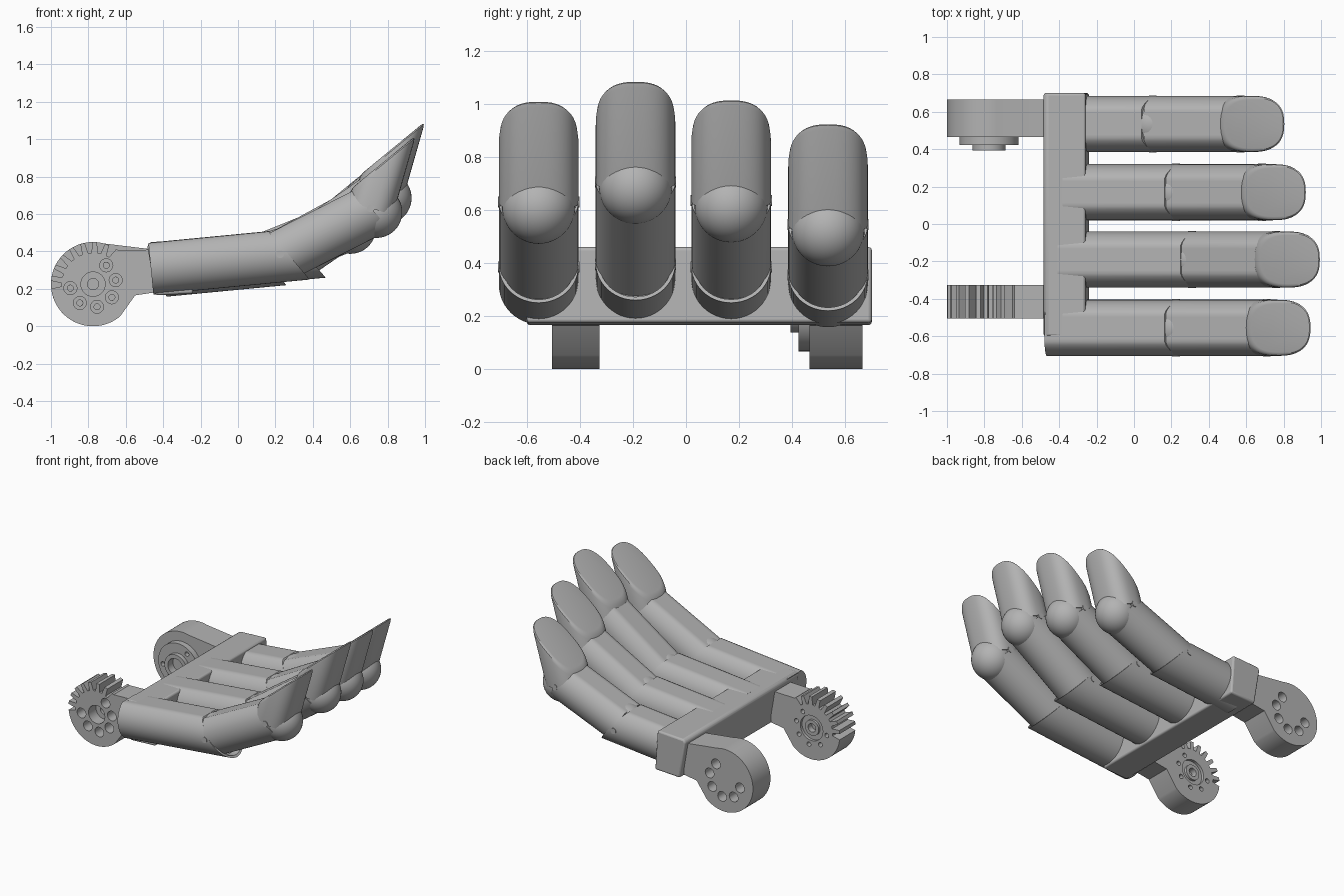
import bpy, bmesh, math
from mathutils import Vector

cube = bpy.data.objects.get("Cube")
if cube:
    bpy.data.objects.remove(cube, do_unlink=True)

GREY = bpy.data.materials.new("plain grey")
GREY.use_nodes = True
GREY.diffuse_color = (0.45, 0.45, 0.45, 1)
GREY.node_tree.nodes["Principled BSDF"].inputs["Base Color"].default_value = (0.45, 0.45, 0.45, 1)


def smooth(obj):
    bpy.ops.object.select_all(action='DESELECT')
    obj.select_set(True)
    bpy.context.view_layer.objects.active = obj
    bpy.ops.object.shade_smooth_by_angle(angle=math.radians(30))


def loft(name, *bodies):
    """Skin each body (a list of equal rings) and cap both ends."""
    bm = bmesh.new()
    for rings in bodies:
        vs = [[bm.verts.new(p) for p in ring] for ring in rings]
        for a, b in zip(vs, vs[1:]):
            for i in range(len(a)):
                j = (i + 1) % len(a)
                bm.faces.new((a[i], a[j], b[j], b[i]))
        bm.faces.new(vs[0][::-1])
        bm.faces.new(vs[-1])
    bmesh.ops.recalc_face_normals(bm, faces=bm.faces)
    mesh = bpy.data.meshes.new(name)
    bm.to_mesh(mesh)
    bm.free()
    mesh.materials.append(GREY)
    obj = bpy.data.objects.new(name, mesh)
    bpy.context.collection.objects.link(obj)
    smooth(obj)
    return obj


def polar(angle, r=1.0):
    a = math.radians(angle)
    return Vector((r * math.cos(a), 0, r * math.sin(a)))


def at(x, z, y=0):
    return Vector((x, y, z))


def turned(centre, profile, n=32):
    """Rings turned about a y axis; profile holds (radius, y) pairs."""
    return [[at(centre.x, centre.z, y) + polar(360 * i / n, r) for i in range(n)]
            for r, y in profile]


def slab(name, outline, y0, y1):
    return loft(name, [[p + Vector((0, y, 0)) for p in outline] for y in (y0, y1)])


def modify(obj, kind, **settings):
    mod = obj.modifiers.new(kind.title(), kind)
    for key, value in settings.items():
        setattr(mod, key, value)
    bpy.context.view_layer.objects.active = obj
    bpy.ops.object.modifier_apply(modifier=mod.name)
    smooth(obj)


def cut(obj, *bodies):
    cutter = loft("hole_cutter", *bodies)
    modify(obj, 'BOOLEAN', operation='DIFFERENCE', solver='EXACT', object=cutter)
    bpy.data.objects.remove(cutter, do_unlink=True)


# Fingers
R, FLAT = 0.15, 0.127


def segment(name, y, base, angle, start, end, shear):
    """Flat-topped tube whose far end is a slanted, hollow cup."""
    t, n = polar(angle), polar(angle + 90)

    def ring(scale, along, slant):
        pts = []
        for i in range(48):
            c = polar(i * 7.5, R)
            h = min(c.z, FLAT) * scale
            pts.append(base + at(0, 0, y + c.x * scale) + n * h + t * (along + slant * h))
        return pts
    return loft(name, [ring(1, start, 0), ring(1, end, shear),
                       ring(0.91, end, shear), ring(0.91, end - 0.05, shear)])


def fingertip(name, y, joint):
    """Squarish tube cut off by a slanted finger pad with a softened rim."""
    axis, pad = polar(74), polar(39.4)
    centre = joint + at(0.067, 0.247, y)
    bottom = joint + at(0, 0, y)

    def ring(scale, drop):
        pts = []
        for i in range(48):
            c = polar(i * 7.5)
            u, v = [math.copysign(abs(k) ** 0.78, k) * scale for k in (c.x, c.z)]
            pts.append(centre + pad * (0.225 * u) + Vector((0, R * v, 0)) - axis * drop)
        return pts
    base = [p - axis * (p - bottom).dot(axis) for p in ring(1, 0)]
    return loft(name, [base, ring(1, 0.035), ring(0.98, 0.014), ring(0.93, 0.003), ring(0.87, 0)])


def ball(name, centre, r):
    bpy.ops.mesh.primitive_uv_sphere_add(segments=40, ring_count=24, radius=r, location=centre)
    obj = bpy.context.object
    obj.name = name
    obj.data.materials.append(GREY)
    smooth(obj)


TILT = 5.5
FINGERS = {  # y, knuckle, middle joint
    "first": (-0.555, at(0.225, 0.385), at(0.71, 0.63)),
    "second": (-0.19, at(0.31, 0.395), at(0.76, 0.705)),
    "third": (0.17, at(0.225, 0.385), at(0.685, 0.635)),
    "fourth": (0.535, at(0.10, 0.355), at(0.57, 0.545)),
}
for which, (y, knuckle, joint) in FINGERS.items():
    reach = joint - knuckle
    bend = math.degrees(math.atan2(reach.z, reach.x))
    back = -0.47 if which == "first" else -0.40
    segment(which + "_finger_base", y, knuckle, TILT, back - knuckle.x, 0.04, -0.7)
    segment(which + "_finger_middle", y, knuckle, bend, 0, reach.length, -0.3)
    ball(which + "_knuckle_ball", knuckle + at(0.005, -0.005, y), 0.142)
    ball(which + "_joint_ball", joint + at(0.03, -0.02, y), 0.138)
    fingertip(which + "_fingertip", y, joint)
    for label, p in (("knuckle", knuckle), ("joint", joint)):
        loft(f"{which}_{label}_pin", turned(p, [(0.021, y - 0.153), (0.021, y + 0.153)], 20))

# Palm bar
bar = slab("palm_bar", [at(-0.485, 0.43), at(-0.44, 0.165), at(-0.24, 0.175),
                        at(-0.26, 0.46), at(-0.47, 0.45)], -0.60, 0.70)
modify(bar, 'BEVEL', width=0.014, segments=3)

# Wrist hinges
HUB, HUB_R = at(-0.775, 0.225), 0.225
NECK = [at(-0.55, 0.165), at(-0.45, 0.18), at(-0.45, 0.41)]
BOLTS = [HUB + polar(55 - 45 * k, 0.123) for k in range(6)]


def arc(a, b):
    steps = max(2, round((b - a) / 4))
    return [HUB + polar(a + (b - a) * i / steps, HUB_R) for i in range(steps + 1)]


# Toothed hinge: notches cut round the upper outer quarter
outline = arc(53, 56)
for k in range(8):
    a = 62 + 17 * k
    outline += [HUB + polar(a + d, r) for d, r in
                ((-5.5, HUB_R), (-4.5, 0.2), (-3, 0.168), (3, 0.168), (4.5, 0.2), (5.5, HUB_R))]
outline += arc(188, 310) + NECK
gear = slab("gear_hinge", outline, -0.505, -0.325)
cut(gear,
    turned(HUB, [(0.065, -0.52), (0.065, -0.42), (0.03, -0.42),
                 (0.03, -0.345), (0.09, -0.345), (0.09, -0.31)]),
    *[turned(p, [(0.035, -0.52), (0.035, -0.42), (0.016, -0.42), (0.016, -0.31)], 20)
      for p in BOLTS])
loft("gear_hub_ring", turned(HUB, [(0.03, -0.38), (0.055, -0.38), (0.055, -0.328),
                                   (0.03, -0.328), (0.03, -0.37)]))

# Plain hinge with its stepped boss
plain = slab("plain_hinge", arc(75, 310) + NECK, 0.465, 0.665)
cut(plain, *[turned(p, [(0.035, 0.53), (0.035, 0.68)], 20) for p in BOLTS])
boss = loft("hinge_boss", turned(HUB, [(0.158, 0.47), (0.158, 0.423), (0.088, 0.423),
                                       (0.088, 0.393), (0.06, 0.393), (0.06, 0.45)], 40))
cut(boss, *[turned(p, [(0.016, 0.41), (0.016, 0.455)], 16) for p in BOLTS])
